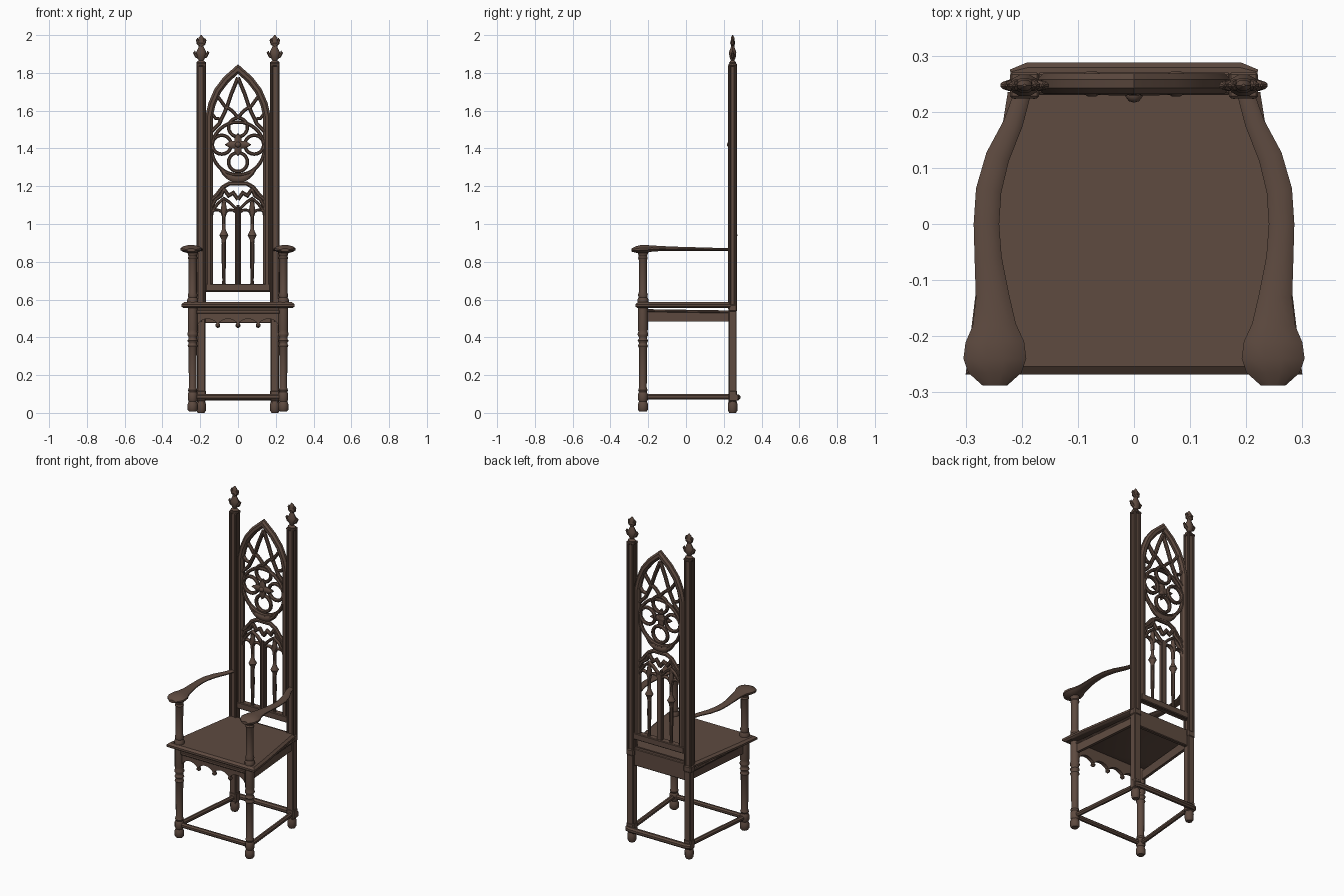
import bpy, bmesh, math
from mathutils import Vector

wood = bpy.data.materials.new("dark_brown_wood")
wood.diffuse_color = (0.112, 0.069, 0.051, 1)


def finish(name, bm, smooth=35):
    bmesh.ops.recalc_face_normals(bm, faces=bm.faces)
    me = bpy.data.meshes.new(name)
    bm.to_mesh(me)
    bm.free()
    me.materials.append(wood)
    ob = bpy.data.objects.new(name, me)
    bpy.context.collection.objects.link(ob)
    bpy.ops.object.select_all(action='DESELECT')
    bpy.context.view_layer.objects.active = ob
    ob.select_set(True)
    bpy.ops.object.shade_smooth_by_angle(angle=math.radians(smooth))
    return ob


def skin(name, rings, closed=False):
    """Join rings of points into a tube, capped unless closed."""
    bm = bmesh.new()
    vr = [[bm.verts.new(p) for p in r] for r in rings]
    n = len(vr[0])
    for i in range(len(vr) if closed else len(vr) - 1):
        a, b = vr[i], vr[(i + 1) % len(vr)]
        for j in range(n):
            bm.faces.new((a[j], a[(j + 1) % n], b[(j + 1) % n], b[j]))
    if not closed:
        bm.faces.new(vr[0])
        bm.faces.new(vr[-1])
    return finish(name, bm)


def sweep(name, pts, width, depth, up=(0, 1, 0), closed=False, n=8):
    """Sweep a rounded section along a path; width and depth may be lists."""
    pts, up, rings = [Vector(p) for p in pts], Vector(up), []
    m = len(pts)
    for i, p in enumerate(pts):
        w = width[i] if isinstance(width, list) else width
        d = depth[i] if isinstance(depth, list) else depth
        a = pts[(i - 1) % m] if closed or i > 0 else p
        b = pts[(i + 1) % m] if closed or i < m - 1 else p
        t1 = (p - a).normalized() if a != p else (b - p).normalized()
        t2 = (b - p).normalized() if b != p else t1
        t = (t1 + t2).normalized()
        side = t.cross(up).normalized() / max(0.45, t.dot(t1))
        rings.append([p + side * math.cos(k) * w / 2 + up * math.sin(k) * d / 2
                      for k in [(j + 0.5) * math.tau / n for j in range(n)]])
    return skin(name, rings, closed)


def lathe(name, x, y, profile, n=12, sy=1.0):
    return skin(name, [[(x + r * math.cos(j * math.tau / n),
                         y + r * sy * math.sin(j * math.tau / n), z)
                        for j in range(n)] for r, z in profile])


def box(name, x0, x1, y0, y1, z0, z1, bevel=0.004):
    bm = bmesh.new()
    bmesh.ops.create_cube(bm, size=1)
    for v in bm.verts:
        v.co = ((x0 + x1) / 2 + v.co.x * (x1 - x0), (y0 + y1) / 2 + v.co.y * (y1 - y0),
                (z0 + z1) / 2 + v.co.z * (z1 - z0))
    if bevel:
        bmesh.ops.bevel(bm, geom=bm.edges[:], offset=bevel, segments=1, affect='EDGES')
    return finish(name, bm)


def arc(cx, cz, r, a0, a1, n=12):
    return [(cx + r * math.cos(math.radians(a0 + (a1 - a0) * i / n)), BY,
             cz + r * math.sin(math.radians(a0 + (a1 - a0) * i / n))) for i in range(n + 1)]


def bar(name, pts, w=0.018, d=0.026):
    return sweep(name, [(p[0], BY, p[-1]) for p in pts], w, d)


BY = 0.25      # plane of the back panel
PX = 0.195     # back posts
FX, FY = 0.24, -0.228   # front legs

# Seat: trapezoid board with softened edge
seat = []
for z, o in ((0.555, 0.012), (0.563, 0), (0.575, 0), (0.586, 0.014)):
    seat.append([(-0.3 + o, -0.268 + o, z), (0.3 - o, -0.268 + o, z), (0.283 - o, -0.13, z),
                 (0.225 - o, 0.235, z), (-0.225 + o, 0.235, z), (-0.283 + o, -0.13, z)])
skin("seat", seat)

# Front apron with scalloped lower edge
bm = bmesh.new()
cols = []
for i in range(49):
    x = -0.214 + 0.428 * i / 48
    lo = 0.465 + 0.033 * abs(math.sin(math.pi * x / 0.107)) ** 0.6
    cols.append([bm.verts.new((x, y, z)) for y, z in
                 ((-0.24, lo), (-0.24, 0.556), (-0.218, 0.556), (-0.218, lo))])
for a, b in zip(cols, cols[1:]):
    for j in range(4):
        bm.faces.new((a[j], a[(j + 1) % 4], b[(j + 1) % 4], b[j]))
bm.faces.new(cols[0])
bm.faces.new(cols[-1])
finish("front_apron", bm)
box("front_apron_moulding", -0.22, 0.22, -0.248, -0.225, 0.525, 0.545)
for k in (-1, 0, 1):
    lathe("apron_pendant", k * 0.107, -0.229,
          [(0.004, 0.45), (0.013, 0.458), (0.013, 0.466), (0.006, 0.478)], 8)
box("back_apron", -0.19, 0.19, 0.232, 0.256, 0.475, 0.58)

# Lower stretchers
sweep("front_stretcher", [(-FX, FY, 0.085), (FX, FY, 0.085)], 0.028, 0.03, (0, 0, 1))
sweep("back_stretcher", [(-0.22, 0.268, 0.082), (-0.19, 0.272, 0.082), (0.19, 0.272, 0.082),
                         (0.22, 0.268, 0.082)], [0.016, 0.034, 0.034, 0.016], 0.034, (0, 0, 1))

front_leg = [(0.02, 0.008), (0.027, 0.018), (0.027, 0.045), (0.021, 0.06), (0.026, 0.07),
             (0.026, 0.1), (0.021, 0.11), (0.025, 0.12), (0.02, 0.135), (0.022, 0.345),
             (0.027, 0.355), (0.022, 0.365), (0.022, 0.372), (0.028, 0.382), (0.022, 0.392),
             (0.022, 0.402), (0.028, 0.412), (0.028, 0.42), (0.024, 0.43), (0.026, 0.44),
             (0.026, 0.556)]
arm_post = [(0.029, 0.585), (0.029, 0.6), (0.023, 0.612), (0.026, 0.625), (0.021, 0.64),
            (0.022, 0.81), (0.026, 0.82), (0.022, 0.83), (0.03, 0.856)]
finial = [(0.024, 1.845), (0.026, 1.855), (0.013, 1.866), (0.024, 1.885), (0.027, 1.91),
          (0.014, 1.935), (0.012, 1.945), (0.019, 1.958), (0.014, 1.972), (0.014, 1.985),
          (0.003, 2.0)]
for s in (-1, 1):
    # Front legs and arm supports
    lathe("front_leg", s * FX, FY, front_leg)
    lathe("arm_post", s * FX, FY, arm_post)

    # Arms: bowed in plan, ending in a broad scroll
    path = [(0.195, 0.245, 0.864), (0.215, 0.18, 0.865), (0.243, 0.12, 0.866),
            (0.259, 0.06, 0.867), (0.263, 0, 0.868), (0.260, -0.06, 0.869),
            (0.252, -0.13, 0.87), (0.249, -0.18, 0.87), (0.248, -0.21, 0.868),
            (0.248, -0.24, 0.867), (0.248, -0.265, 0.865), (0.248, -0.288, 0.862)]
    sweep("armrest", [(s * x, y, z) for x, y, z in path],
          [0.03, 0.036, 0.044, 0.047, 0.047, 0.05, 0.062, 0.08, 0.108, 0.116, 0.098, 0.045],
          [0.016, 0.017, 0.018, 0.02, 0.021, 0.023, 0.027, 0.034, 0.042, 0.044, 0.036, 0.018],
          (0, 0, 1), n=12)

    # Back posts: square core, corner shafts, thicker lower leg and foot
    x = s * PX
    box("back_post", x - 0.018, x + 0.018, BY - 0.022, BY + 0.014, 0.05, 1.845, 0.003)
    for dx in (-0.017, 0.017):
        for dy in (-0.02, 0.012):
            lathe("post_shaft", x + dx, BY + dy, [(0.0075, 0.55), (0.0075, 1.84)], 8)
    box("back_leg", x - 0.022, x + 0.022, BY - 0.024, BY + 0.018, 0.1, 0.54)
    box("post_collar", x - 0.026, x + 0.026, BY - 0.026, BY + 0.02, 0.535, 0.575, 0.006)
    box("back_leg_block", x - 0.025, x + 0.025, BY - 0.026, BY + 0.02, 0.06, 0.12, 0.006)
    lathe("back_foot", x, BY - 0.003, [(0.018, 0.0), (0.025, 0.012), (0.026, 0.045), (0.02, 0.065)])
    box("post_cap", x - 0.026, x + 0.026, BY - 0.026, BY + 0.02, 1.835, 1.85)

    # Finials with side leaves
    lathe("finial", x, BY - 0.003, finial, 10, 0.75)
    for t in (-1, 1):
        for z, r in ((1.885, 0.036), (1.952, 0.021)):
            sweep("finial_leaf", [(x, BY - 0.003, z - 0.01), (x + t * r * 0.7, BY - 0.003, z + 0.004),
                                  (x + t * r, BY - 0.003, z + 0.022),
                                  (x + t * r * 0.9, BY - 0.003, z + 0.032)],
                  [0.014, 0.02, 0.014, 0.004], [0.02, 0.022, 0.014, 0.004])

    # Side aprons and stretchers follow the seat taper
    sweep("side_apron", [(s * 0.238, -0.21, 0.511), (s * 0.198, 0.235, 0.511)],
          0.024, 0.076, (0, 0, 1), n=4)
    sweep("side_apron_rail", [(s * 0.246, -0.22, 0.542), (s * 0.205, 0.235, 0.535)],
          0.014, 0.016, (0, 0, 1))
    sweep("side_stretcher", [(s * FX, FY, 0.085), (s * PX, BY, 0.085)], 0.028, 0.03, (0, 0, 1))

    # Tracery, one half at a time
    bar("upper_lancet", [(0, 1.775), (s * 0.035, 1.69), (s * 0.062, 1.61), (s * 0.1, 1.53),
                         (s * 0.15, 1.48)], 0.022)
    bar("upper_spur", [(s * 0.115, 1.685), (s * 0.078, 1.635), (s * 0.06, 1.61)], 0.02)
    bar("upper_cusp", [(s * 0.06, 1.62), (s * 0.032, 1.60), (0, 1.565)], 0.02)
    bar("outer_spur", [(s * 0.15, 1.60), (s * 0.12, 1.56), (s * 0.09, 1.555)], 0.018)
    bar("lower_band", [(0, 1.215), (s * 0.045, 1.215), (s * 0.08, 1.195), (s * 0.115, 1.15),
                       (s * 0.15, 1.12)], 0.024)
    bar("upper_arch", [(0, 1.13), (s * 0.025, 1.165), (s * 0.05, 1.15), (s * 0.075, 1.185),
                       (s * 0.09, 1.15), (s * 0.12, 1.13), (s * 0.145, 1.08)], 0.022)
    bar("middle_arch", [(0, 1.03), (s * 0.015, 1.085), (s * 0.045, 1.115), (s * 0.075, 1.135),
                        (s * 0.105, 1.11), (s * 0.135, 1.07), (s * 0.145, 1.02)], 0.018)
    for c in (0.038, 0.112):
        bar("small_arch", [(s * (c - 0.037), 1.0)] + [(p[0], p[2]) for p in
            arc(s * c, 1.04, 0.035, 180 if s > 0 else 0, 0 if s > 0 else 180, 8)]
            + [(s * (c + 0.037), 1.0)], 0.016)
    lathe("side_mullion", s * 0.075, BY,
          [(0.012, 0.67), (0.008, 0.7), (0.012, 0.82), (0.011, 0.9), (0.013, 0.92), (0.024, 0.94),
           (0.013, 0.962), (0.009, 0.975), (0.010, 1.04), (0.018, 1.065), (0.008, 1.13)], 10)

# Pointed frame of the back panel with bottom rail
right = [(0.153, 0.66), (0.153, 1.57), (0.138, 1.635), (0.108, 1.705), (0.062, 1.765)]
frame = right + [(0, 1.82)] + [(-x, z) for x, z in reversed(right)]
sweep("back_frame", [(x, BY, z) for x, z in frame], 0.042, 0.04, closed=True)
box("back_bottom_rail", -0.172, 0.172, BY - 0.02, BY + 0.02, 0.643, 0.683)
box("centre_mullion", -0.017, 0.017, BY - 0.014, BY + 0.014, 0.67, 1.09)
lathe("centre_mullion_shaft", 0, BY - 0.01, [(0.009, 0.68), (0.009, 1.1)], 8)

# Rose: outer ring, four open circles and a raised flower
sweep("rose_ring", arc(0, 1.40, 0.14, 0, 360, 32)[:-1], 0.02, 0.028, closed=True)
for x, z in ((0, 1.512), (0, 1.328), (0.086, 1.42), (-0.086, 1.42)):
    sweep("rose_circle", arc(x, z, 0.05, 0, 360, 20)[:-1], 0.02, 0.026, closed=True)
sweep("rose_lower_crescent", arc(0, 1.345, 0.105, 205, 335, 12),
      [0.012 + 0.032 * math.sin(math.pi * i / 12) for i in range(13)], 0.028)
for k in range(4):
    a = math.radians(90 * k)
    tip = (0.068 * math.cos(a), 0.06 * math.sin(a))
    sweep("rose_petal", [(0, BY - 0.01, 1.42), (tip[0] * 0.55, BY - 0.01, 1.42 + tip[1] * 0.55),
                         (tip[0], BY - 0.008, 1.42 + tip[1])], [0.04, 0.042, 0.006], 0.024)
bm = bmesh.new()
bmesh.ops.create_icosphere(bm, subdivisions=2, radius=0.016)
bmesh.ops.translate(bm, verts=bm.verts, vec=(0, BY - 0.018, 1.42))
finish("rose_boss", bm)
